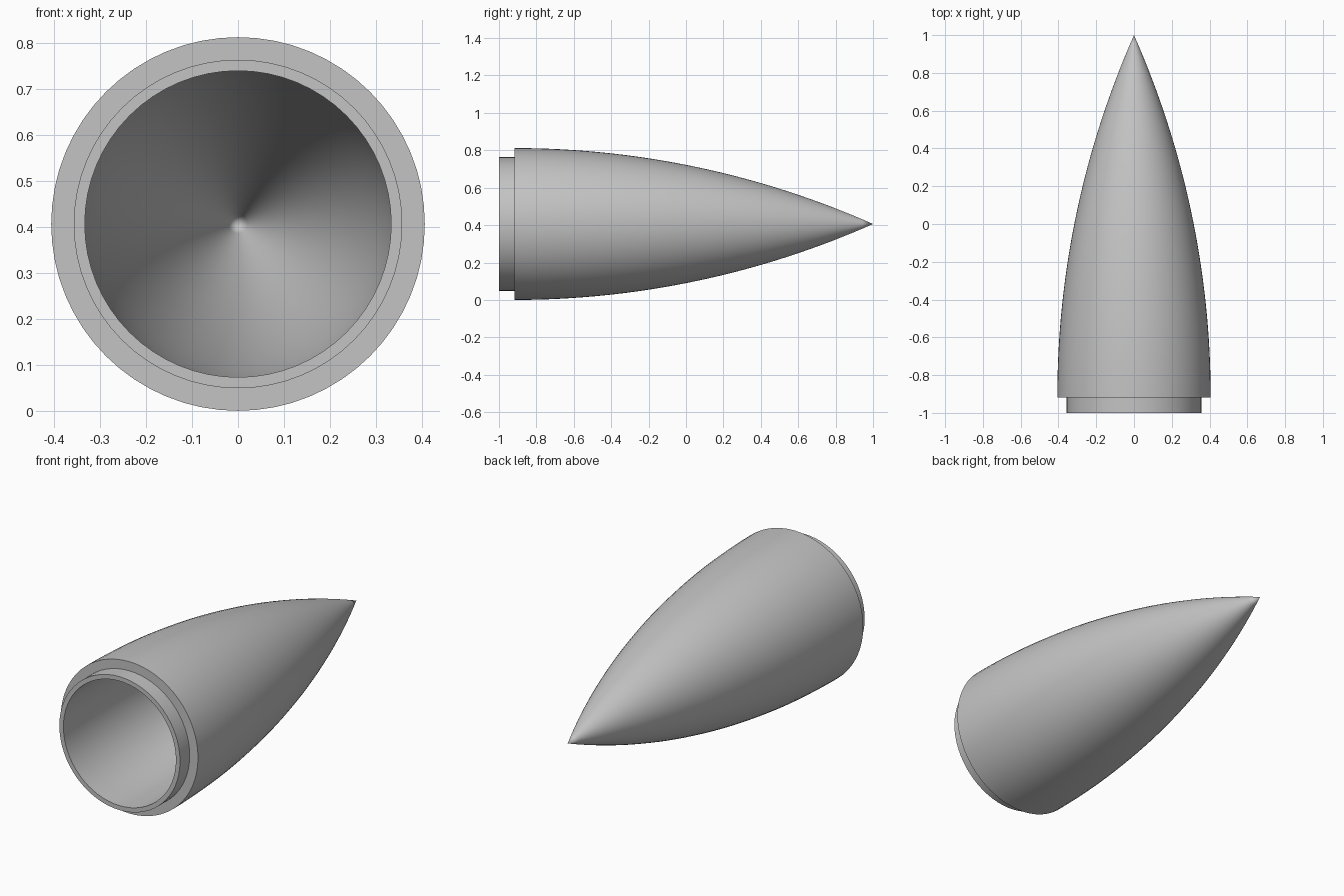
import bpy, bmesh, math
from mathutils import Matrix, Vector

SEGMENTS = 64
RADIUS = 0.406        # widest radius, also the height of the axis
BASE_Y = -0.918       # where the curved body begins
WALL = 0.073          # thickness of the hollow body
STEPS = 32

cube = bpy.data.objects.get("Cube")
if cube:
    bpy.data.objects.remove(cube, do_unlink=True)

grey = bpy.data.materials.new("plain_grey")
grey.use_nodes = True
colour = (0.55, 0.55, 0.55, 1)
grey.diffuse_color = colour
grey.node_tree.nodes["Principled BSDF"].inputs["Base Color"].default_value = colour

# The body follows a circular arc tangent to its base
length = 1 - BASE_Y
arc = (RADIUS ** 2 + length ** 2) / (2 * RADIUS)


def ogive(offset):
    """Profile points (radius, y) from base to tip, moved inward by offset."""
    rho, drop = arc - offset, arc - RADIUS
    end = math.acos(drop / rho)
    points = []
    for i in range(STEPS + 1):
        a = end * i / STEPS
        points.append((max(0, rho * math.cos(a) - drop), BASE_Y + rho * math.sin(a)))
    points[-1] = (0, points[-1][1])
    return points


# Outer curve, stepped collar, then the hollow inside
profile = ogive(0)[::-1]
profile += [(0.357, BASE_Y), (0.357, -1), (RADIUS - WALL, -1)]
profile += ogive(WALL)

bm = bmesh.new()
verts = [bm.verts.new((r, y, 0)) for r, y in profile]
edges = [bm.edges.new(pair) for pair in zip(verts, verts[1:])]
bmesh.ops.spin(bm, geom=verts + edges, cent=Vector(), axis=(0, 1, 0),
               angle=math.tau, steps=SEGMENTS)
bmesh.ops.remove_doubles(bm, verts=bm.verts, dist=0.00005)
bmesh.ops.recalc_face_normals(bm, faces=bm.faces)
bmesh.ops.transform(bm, matrix=Matrix.Translation((0, 0, RADIUS)), verts=bm.verts)

mesh = bpy.data.meshes.new("nose_cone")
bm.to_mesh(mesh)
bm.free()
mesh.materials.append(grey)
cone = bpy.data.objects.new("nose_cone", mesh)
bpy.context.collection.objects.link(cone)

# Smooth curves with crisp collar edges
bpy.ops.object.select_all(action="DESELECT")
cone.select_set(True)
bpy.context.view_layer.objects.active = cone
bpy.ops.object.shade_smooth_by_angle(angle=math.radians(35))
